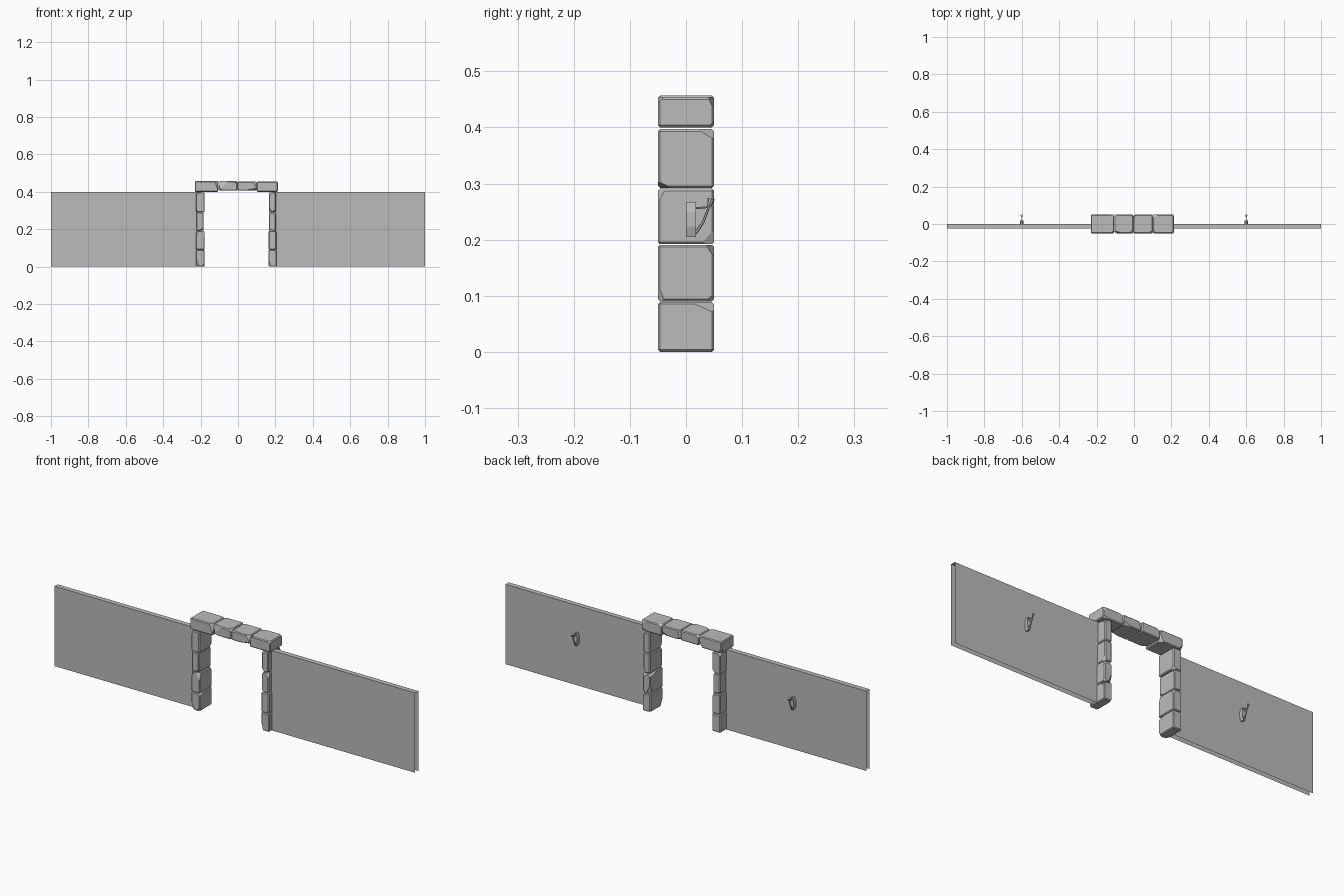
import bpy, bmesh, math, random
from mathutils import Vector

random.seed(7)
cube = bpy.data.objects.get("Cube")
if cube:
    bpy.data.objects.remove(cube, do_unlink=True)

grey = bpy.data.materials.new("stone_grey")
grey.use_nodes = True
grey.diffuse_color = (0.5, 0.5, 0.5, 1)
bsdf = next(n for n in grey.node_tree.nodes if n.type == 'BSDF_PRINCIPLED')
bsdf.inputs["Base Color"].default_value = (0.5, 0.5, 0.5, 1)
bsdf.inputs["Roughness"].default_value = 0.9


def finish(bm, name):
    mesh = bpy.data.meshes.new(name)
    bm.to_mesh(mesh)
    bm.free()
    mesh.materials.append(grey)
    obj = bpy.data.objects.new(name, mesh)
    bpy.context.collection.objects.link(obj)
    return obj


def box(bm, lo, hi):
    lo, hi = Vector(lo), Vector(hi)
    verts = bmesh.ops.create_cube(bm, size=1)["verts"]
    for v in verts:
        v.co = (lo + hi) / 2 + Vector(a * b for a, b in zip(v.co, hi - lo))


def stone(name, lo, hi, chips=5):
    """Chiselled block: worn edges, then a few corners sliced off."""
    bm = bmesh.new()
    box(bm, lo, hi)
    bmesh.ops.bevel(bm, geom=bm.edges[:], offset=0.004, segments=1, affect='EDGES')
    mid, half = (Vector(lo) + Vector(hi)) / 2, (Vector(hi) - Vector(lo)) / 2
    for _ in range(chips):
        sign = [random.choice((-1, 1)) for _ in range(3)]
        corner = mid + Vector(s * h for s, h in zip(sign, half))
        normal = Vector(s * random.uniform(0.15, 1) for s in sign).normalized()
        cut = bmesh.ops.bisect_plane(
            bm, geom=bm.verts[:] + bm.edges[:] + bm.faces[:],
            plane_co=corner - normal * random.uniform(0.007, 0.013),
            plane_no=normal, clear_outer=True)
        rim = [e for e in cut["geom_cut"] if isinstance(e, bmesh.types.BMEdge)]
        if rim:
            bmesh.ops.holes_fill(bm, edges=rim, sides=0)
    bmesh.ops.recalc_face_normals(bm, faces=bm.faces[:])
    return finish(bm, name)


def wall(name, x0, x1):
    """Thin wall of front, back and top sheets, open below and at the ends."""
    bm = bmesh.new()
    box(bm, (x0, -0.025, 0), (x1, 0, 0.4))
    bm.normal_update()
    unused = [f for f in bm.faces if abs(f.normal.x) > 0.5 or f.normal.z < -0.5]
    bmesh.ops.delete(bm, geom=unused, context='FACES')
    return finish(bm, name)


def rod(bm, a, b, r1, r2, sides=6):
    a, b = Vector(a), Vector(b)
    turn = (b - a).to_track_quat('Z', 'Y').to_matrix().to_4x4()
    turn.translation = (a + b) / 2
    bmesh.ops.create_cone(bm, cap_ends=True, segments=sides, radius1=r1,
                          radius2=r2, depth=(b - a).length, matrix=turn)


def sconce(name, x):
    bm = bmesh.new()
    # oval eight-sided back plate
    ring = []
    for i in range(8):
        t = math.tau * (i + 0.5) / 8
        ring.append(bm.verts.new((x + 0.0105 * math.cos(t), 0, 0.236 + 0.0335 * math.sin(t))))
    face = bm.faces.new(ring)
    ext = bmesh.ops.extrude_face_region(bm, geom=[face])["geom"]
    for v in ext:
        if isinstance(v, bmesh.types.BMVert):
            v.co.y = 0.018
    bmesh.ops.recalc_face_normals(bm, faces=bm.faces[:])
    front = [f for f in ext if isinstance(f, bmesh.types.BMFace)]
    bmesh.ops.inset_region(bm, faces=front, thickness=0.003, depth=-0.002)
    # sloping arm, short brace and flared cup
    rod(bm, (x, 0.016, 0.211), (x, 0.03, 0.23), 0.003, 0.0025)
    rod(bm, (x, 0.03, 0.23), (x, 0.043, 0.264), 0.0025, 0.002)
    rod(bm, (x, 0.014, 0.256), (x, 0.039, 0.258), 0.0016, 0.0016)
    rod(bm, (x, 0.041, 0.259), (x, 0.045, 0.273), 0.0035, 0.0065, 8)
    return finish(bm, name)


# walls and their sconces
wall("right_wall", -1, -0.2)
wall("left_wall", 0.19, 1)
sconce("right_sconce", -0.6)
sconce("left_sconce", 0.6)

# gate pillars
levels = (0, 0.09, 0.192, 0.292, 0.398)
for side, x0, x1 in (("right", -0.225, -0.178), ("left", 0.163, 0.207)):
    for i in range(4):
        inset = 0 if i == 0 else random.uniform(0, 0.006)
        stone(f"{side}_pillar_stone_{i + 1}",
              (x0 + inset / 2, -0.05, levels[i]),
              (x1 - inset, 0.05, levels[i + 1] - 0.001))

# lintel
joints = (-0.231, -0.105, -0.003, 0.1, 0.214)
for i in range(4):
    stone(f"lintel_stone_{i + 1}",
          (joints[i], -0.05, 0.4 if i in (0, 3) else 0.407),
          (joints[i + 1] - 0.001, 0.05, 0.457 - 0.003 * (i > 1)), 6)
